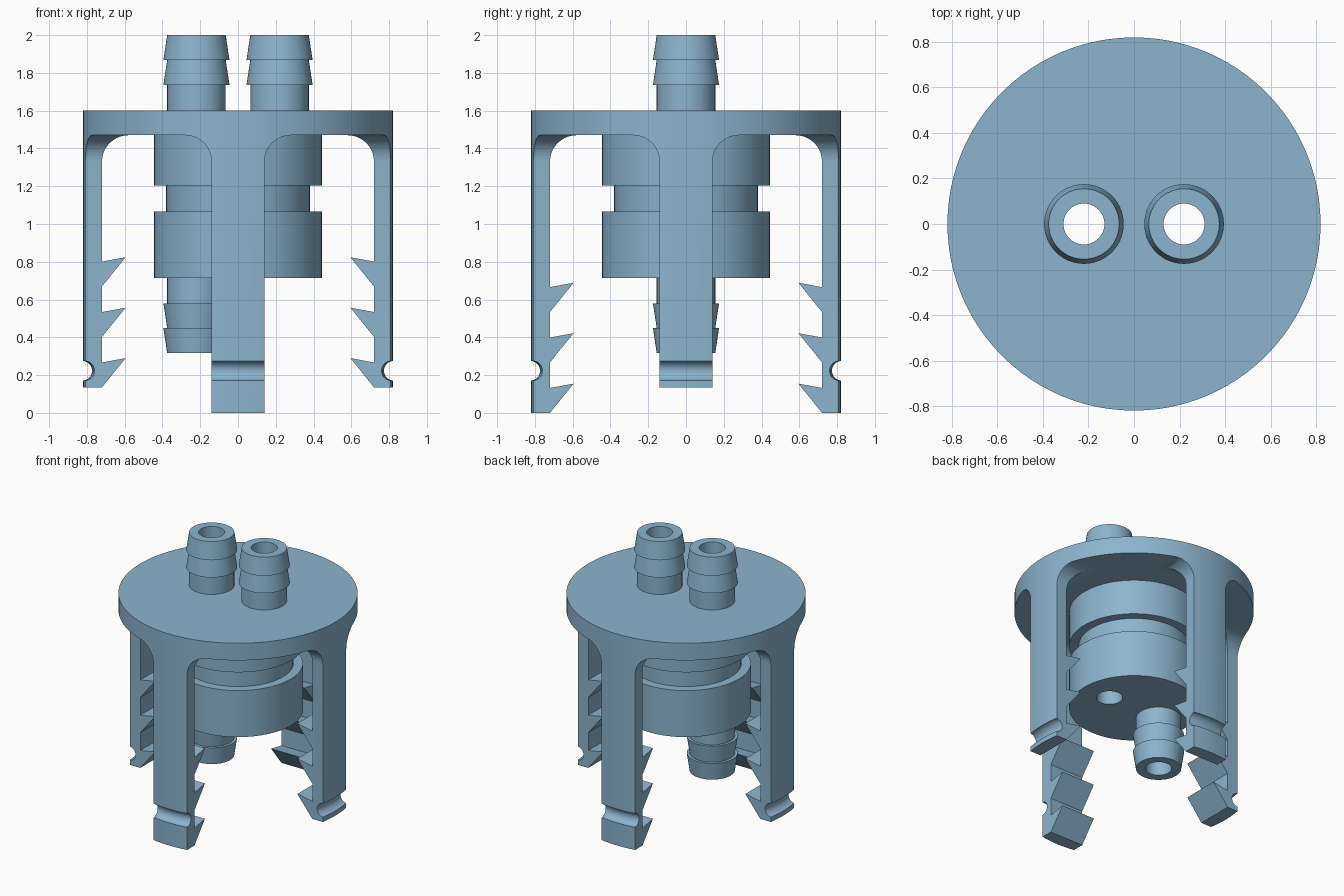
import bpy, bmesh, math
from mathutils import Matrix

if "Cube" in bpy.data.objects:
    bpy.data.objects.remove(bpy.data.objects["Cube"])

SEG = 96
DISC_R, DISC_BOT, DISC_TOP = 0.82, 1.47, 1.60
HALF_W, INNER, FILLET = 0.14, 0.72, 0.14

blue = bpy.data.materials.new("light_blue")
blue.diffuse_color = (0.262, 0.456, 0.61, 1)
blue.use_nodes = True
blue.node_tree.nodes["Principled BSDF"].inputs["Base Color"].default_value = blue.diffuse_color


def make(name, bm):
    bmesh.ops.recalc_face_normals(bm, faces=bm.faces)
    mesh = bpy.data.meshes.new(name)
    bm.to_mesh(mesh)
    bm.free()
    mesh.materials.append(blue)
    obj = bpy.data.objects.new(name, mesh)
    bpy.context.collection.objects.link(obj)
    return obj


def lathe(name, profile, x=0.0, seg=SEG):
    """Solid of revolution from (radius, z) points, capped at both ends."""
    bm = bmesh.new()
    rings = []
    for r, z in profile:
        rings.append([bm.verts.new((x + r * math.cos(2 * math.pi * i / seg),
                                    r * math.sin(2 * math.pi * i / seg), z))
                      for i in range(seg)])
    for a, b in zip(rings, rings[1:]):
        for i in range(seg):
            j = (i + 1) % seg
            bm.faces.new((a[i], a[j], b[j], b[i]))
    bm.faces.new(rings[0])
    bm.faces.new(rings[-1])
    return make(name, bm)


def prism(name, points, axis, lo, hi):
    """Extrude a (horizontal, z) outline along the x or y axis."""
    bm = bmesh.new()
    place = (lambda p, d: (d, p[0], p[1])) if axis == "x" else (lambda p, d: (p[0], d, p[1]))
    face = bm.faces.new([bm.verts.new(place(p, lo)) for p in points])
    ext = bmesh.ops.extrude_face_region(bm, geom=[face])
    verts = [g for g in ext["geom"] if isinstance(g, bmesh.types.BMVert)]
    shift = (hi - lo, 0, 0) if axis == "x" else (0, hi - lo, 0)
    bmesh.ops.translate(bm, verts=verts, vec=shift)
    return make(name, bm)


def boolean(obj, cutter, operation):
    mod = obj.modifiers.new("cut", "BOOLEAN")
    mod.object, mod.operation, mod.solver = cutter, operation, "EXACT"
    bpy.context.view_layer.objects.active = obj
    bpy.ops.object.modifier_apply(modifier=mod.name)
    bpy.data.objects.remove(cutter)


def smooth(obj):
    bpy.ops.object.select_all(action="DESELECT")
    obj.select_set(True)
    bpy.context.view_layer.objects.active = obj
    bpy.ops.object.shade_smooth_by_angle(angle=math.radians(25))


def nozzle(name, x, root, direction):
    """Hose nozzle with two barbs, growing up (+1) or down (-1)."""
    steps = [(0.155, -0.05), (0.155, 0.137), (0.175, 0.137), (0.155, 0.268),
             (0.175, 0.268), (0.155, 0.40)]
    return lathe(name, [(r, root + direction * h) for r, h in steps], x, 64)


# Cap disc with the grooved hub below it
body = lathe("cap_and_hub", [(0.445, 0.715), (0.445, 1.067), (0.38, 1.067), (0.38, 1.205),
                             (0.445, 1.205), (0.445, DISC_BOT), (DISC_R, DISC_BOT),
                             (DISC_R, DISC_TOP)])

# Two nozzles on top, one below, and two straight bores
for args in (("nozzle_left", -0.22, DISC_TOP, 1), ("nozzle_right", 0.22, DISC_TOP, 1),
             ("nozzle_lower", -0.22, 0.717, -1)):
    boolean(body, nozzle(*args), "UNION")
for x in (-0.22, 0.22):
    boolean(body, lathe("bore", [(0.09, -0.2), (0.09, 2.2)], x, 48), "DIFFERENCE")
smooth(body)


def arc(cx, cz, start, end, n=10):
    return [(cx + FILLET * math.cos(math.radians(start + (end - start) * i / n)),
             cz + FILLET * math.sin(math.radians(start + (end - start) * i / n)))
            for i in range(n + 1)]


def leg(name, bottom, turn):
    """Clip leg pointing along +x, then turned about z."""
    # Radial outline: outer side, filleted root, three inward barbs
    cz = DISC_BOT - FILLET
    side = [(0.9, bottom), (0.9, DISC_BOT)] + arc(INNER - FILLET, cz, 90, 0)
    for k in (2, 1, 0):
        z = bottom + 0.267 * k
        side += [(INNER, z + 0.132), (0.595, z + 0.155), (INNER, z)]
    obj = prism(name, side, "y", -0.4, 0.4)

    # Tangential outline: straight sides flaring into the disc
    right = [(HALF_W, -0.1)] + arc(HALF_W + FILLET, cz, 180, 90) + [(HALF_W + FILLET, 1.6)]
    front = right + [(-y, z) for y, z in reversed(right)]
    boolean(obj, prism("width_cutter", front, "x", 0.3, 1.0), "INTERSECT")

    # Round outer face and retaining ring groove
    boolean(obj, lathe("round_cutter", [(DISC_R, -0.2), (DISC_R, 1.8)]), "INTERSECT")
    bpy.ops.mesh.primitive_torus_add(major_radius=0.825, minor_radius=0.052, major_segments=SEG,
                                     minor_segments=32, location=(0, 0, 0.223))
    boolean(obj, bpy.context.object, "DIFFERENCE")
    obj.data.transform(Matrix.Rotation(math.radians(turn), 4, "Z"))
    smooth(obj)


leg("leg_right", 0.135, 0)
leg("leg_back", 0.0, 90)
leg("leg_left", 0.135, 180)
leg("leg_front", 0.0, 270)
